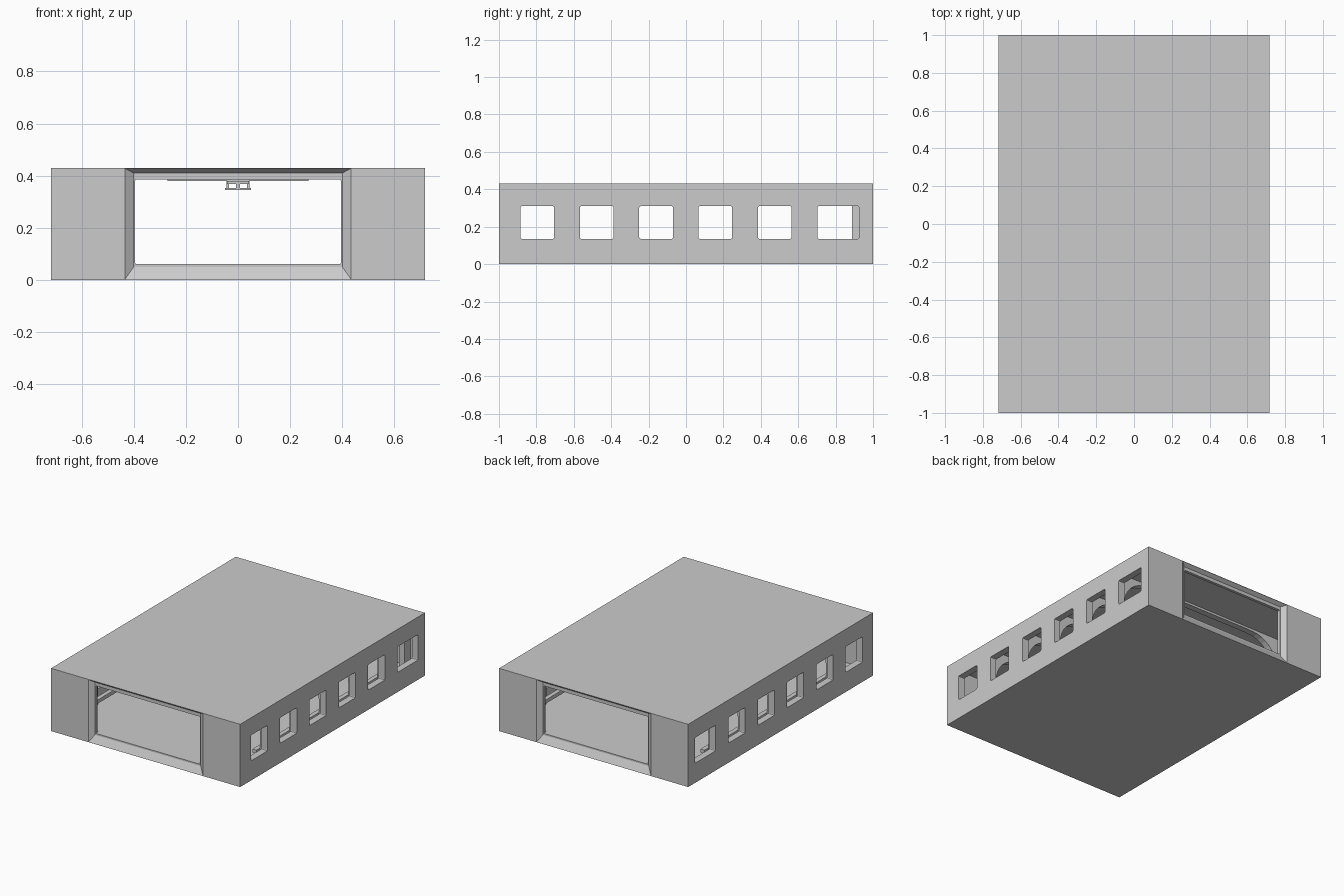
import bpy, bmesh, math

if "Cube" in bpy.data.objects:
    bpy.data.objects.remove(bpy.data.objects["Cube"])

W, L, H = 0.717, 1.0, 0.43


def mesh_object(name, bm):
    bmesh.ops.recalc_face_normals(bm, faces=bm.faces)
    me = bpy.data.meshes.new(name)
    bm.to_mesh(me)
    bm.free()
    ob = bpy.data.objects.new(name, me)
    bpy.context.collection.objects.link(ob)
    return ob


def loft(name, rings):
    """Closed solid through matching rings of points."""
    bm = bmesh.new()
    vs = [[bm.verts.new(p) for p in r] for r in rings]
    n = len(rings[0])
    for a, b in zip(vs, vs[1:]):
        for i in range(n):
            j = (i + 1) % n
            bm.faces.new((a[i], a[j], b[j], b[i]))
    bm.faces.new(vs[0])
    bm.faces.new(vs[-1])
    return mesh_object(name, bm)


def box(name, x0, x1, y0, y1, z0, z1):
    def ring(z):
        return [(x0, y0, z), (x1, y0, z), (x1, y1, z), (x0, y1, z)]
    return loft(name, [ring(z0), ring(z1)])


def rounded(u0, u1, v0, v1, r, n=4):
    pts = []
    for k, (u, v) in enumerate([(u1 - r, v1 - r), (u0 + r, v1 - r),
                                (u0 + r, v0 + r), (u1 - r, v0 + r)]):
        for i in range(n + 1):
            a = math.pi / 2 * (k + i / n)
            pts.append((u + r * math.cos(a), v + r * math.sin(a)))
    return pts


def cut(target, cutter):
    cutter.hide_render = True
    m = target.modifiers.new("cut", 'BOOLEAN')
    m.operation, m.solver, m.object = 'DIFFERENCE', 'EXACT', cutter
    bpy.context.view_layer.objects.active = target
    bpy.ops.object.modifier_apply(modifier=m.name)
    bpy.data.objects.remove(cutter)


# Hollow building shell
shell = box("building_shell", -W, W, -L, L, 0, H)
cut(shell, box("room_cutter", -0.67, 0.67, -0.955, 0.955, 0.06, 0.402))

# Splayed recesses around both end openings
for s in (-1, 1):
    def frame(x, z0, z1, y):
        return [(-x, s * y, z0), (x, s * y, z0), (x, s * y, z1), (-x, s * y, z1)]
    cut(shell, loft("recess_cutter", [frame(0.435, 0.001, 0.428, 1.0005),
                                      frame(0.40, 0.05, 0.41, 0.975)]))

# Through opening from front to back
gate = rounded(-0.395, 0.395, 0.0605, 0.386, 0.006, 2)
cut(shell, loft("gate_cutter", [[(u, y, v) for u, v in gate] for y in (-1.1, 1.1)]))

# Six windows on each side, the last one wider
windows = [(-0.885, -0.705), (-0.568, -0.388), (-0.25, -0.07),
           (0.067, 0.247), (0.385, 0.565), (0.703, 0.925)]
for y0, y1 in windows:
    p = rounded(y0, y1, 0.135, 0.31, 0.007, 2)
    cut(shell, loft("window_cutter", [[(x, u, v) for u, v in p] for x in (-0.9, 0.9)]))

# Arched ribs between the windows
ribs = [-0.32 * 2 + 0.003, -0.319, -0.0015, 0.316, 0.634]
arc = [(0.44 + 0.19 * math.sin(a), 0.195 + 0.19 * math.cos(a))
       for a in [math.pi / 2 * i / 8 for i in range(9)]]
profile = [(0.40, 0.404)] + [(0.40, 0.387)] + arc + [(0.63, 0.06), (0.672, 0.06), (0.672, 0.404)]
for k, y in enumerate(ribs):
    for side, s in (("left", -1), ("right", 1)):
        loft(f"wall_rib_{side}_{k + 1}",
             [[(s * x, y + d, z) for x, z in profile] for d in (-0.022, 0.022)])
    box(f"ceiling_beam_{k + 1}", -0.40, 0.40, y - 0.022, y + 0.022, 0.387, 0.404)

# Pillar seen inside the wide windows
for side, x in (("left", -0.64), ("right", 0.60)):
    box(f"corner_pillar_{side}", x, x + 0.04, 0.888, 0.956, 0.06, 0.404)

# Low service rails along the side walls
for side, s in (("left", -1), ("right", 1)):
    a, b = sorted((s * 0.60, s * 0.63))
    box(f"wall_rail_{side}", a, b, -0.7, 0.7, 0.09, 0.115)

# Ceiling carrier plate and hanging rail with its flanges
box("carrier_plate", -0.27, 0.27, -0.06, 0.06, 0.379, 0.3875)
box("rail_lower_flange", -0.05, 0.05, -0.07, 0.07, 0.345, 0.353)
box("rail_web", -0.007, 0.007, -0.07, 0.07, 0.352, 0.372)
box("rail_upper_flange", -0.042, 0.042, -0.07, 0.07, 0.367, 0.38)
for side, s in (("left", -1), ("right", 1)):
    a, b = sorted((s * 0.035, s * 0.044))
    box(f"rail_hanger_{side}", a, b, -0.05, 0.05, 0.352, 0.38)
